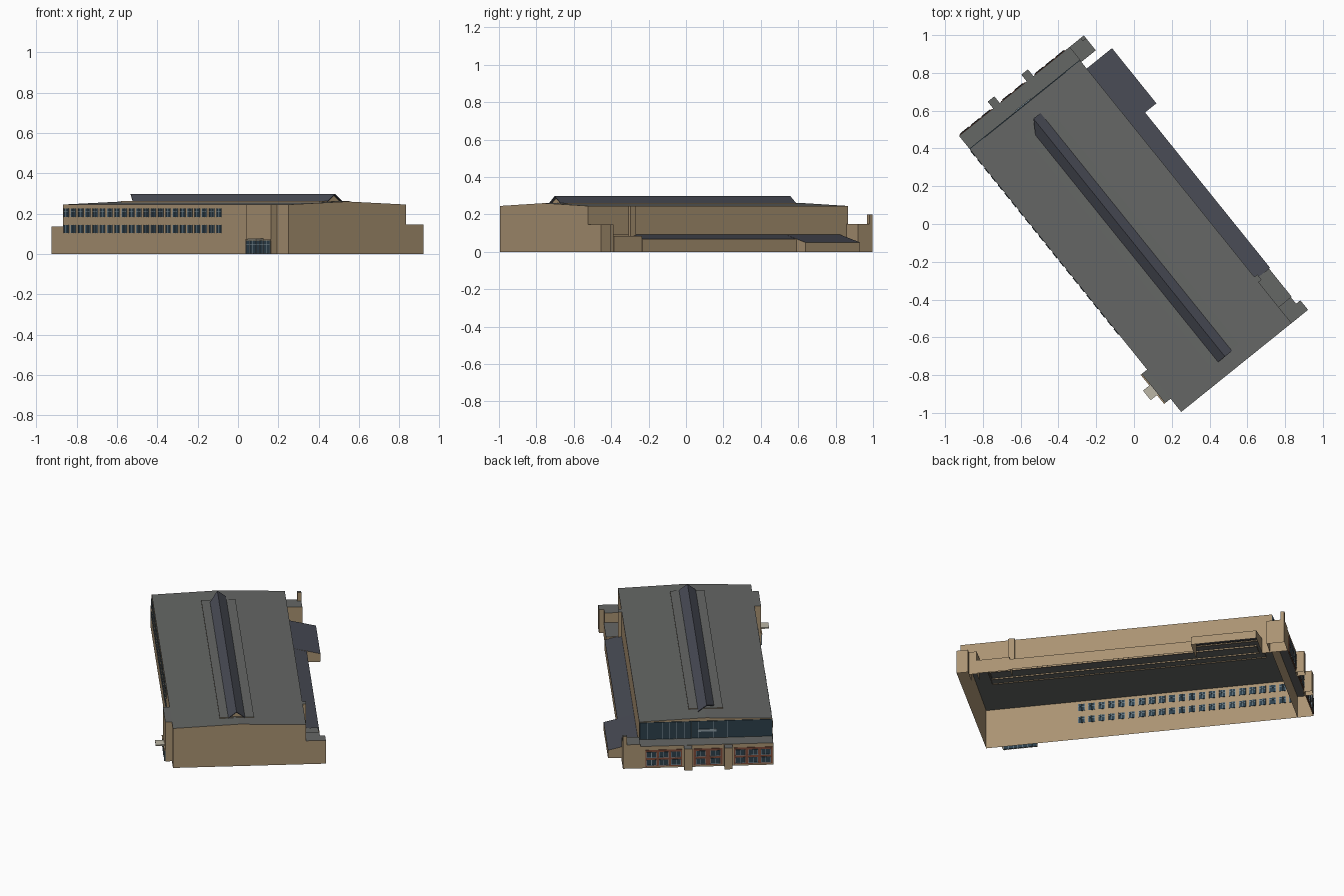
import bpy, bmesh
from mathutils import Matrix

if "Cube" in bpy.data.objects:
    bpy.data.objects.remove(bpy.data.objects["Cube"])

# Plan frame: s runs along the hall, v across it, z up; turned in plan by TURN
TURN = Matrix(((-0.627, 0.779, 0, 0.25),
               (0.779, 0.627, 0, -0.995),
               (0, 0, 1, 0),
               (0, 0, 0, 1)))


def material(name, rgb):
    m = bpy.data.materials.new(name)
    m.diffuse_color = (*rgb, 1)
    m.use_nodes = True
    m.node_tree.nodes["Principled BSDF"].inputs["Base Color"].default_value = m.diffuse_color
    return m


TAN = material("tan_wall", (0.40, 0.29, 0.17))
GREY = material("grey_roof", (0.13, 0.135, 0.13))
SLATE = material("slate_roof", (0.065, 0.07, 0.09))
GLASS = material("dark_glass", (0.025, 0.05, 0.07))
FRAME = material("window_frame", (0.25, 0.32, 0.36))
BRICK = material("red_brick", (0.21, 0.07, 0.04))
PALE = material("pale_trim", (0.5, 0.47, 0.38))


def build(name, parts, wall, roof=None, hollow=False, drop=None):
    """Extrude (v, z) profiles from s0 to s1; upward faces get the roof material."""
    bm = bmesh.new()
    for profile, s0, s1 in parts:
        a = [bm.verts.new((s0, v, z)) for v, z in profile]
        b = [bm.verts.new((s1, v, z)) for v, z in profile]
        bm.faces.new(a)
        bm.faces.new(b)
        n = len(a)
        for i in range(n):
            j = (i + 1) % n
            bm.faces.new((a[i], a[j], b[j], b[i]))
    bmesh.ops.recalc_face_normals(bm, faces=bm.faces)
    bm.normal_update()
    for f in bm.faces:
        f.material_index = 1 if roof and f.normal.z > 0.3 else 0
    gone = [f for f in bm.faces if (hollow and f.normal.z < -0.5)
            or (drop and drop(f.calc_center_median(), f.normal))]
    bmesh.ops.delete(bm, geom=gone, context='FACES')
    bm.transform(TURN)
    bmesh.ops.reverse_faces(bm, faces=bm.faces)
    me = bpy.data.meshes.new(name)
    bm.to_mesh(me)
    bm.free()
    me.materials.append(wall)
    if roof:
        me.materials.append(roof)
    ob = bpy.data.objects.new(name, me)
    bpy.context.collection.objects.link(ob)
    return ob


def box(s0, s1, v0, v1, z0, z1, z_far=None):
    z2 = z1 if z_far is None else z_far
    return ([(v0, z0), (v1, z0), (v1, z2), (v0, z1)], s0, s1)


# Main hall: open below, with an opening into the side aisle
build("main_hall",
      [([(0, 0), (0.75, 0), (0.75, 0.09), (0.75, 0.245), (0.375, 0.26), (0, 0.245)], 0, 1.785)],
      TAN, GREY, True, lambda c, n: n.y > 0.9 and c.z < 0.09)
build("hall_wall_stub", [box(1.73, 1.785, 0.745, 0.75, 0, 0.09)], TAN)
build("raised_roof_strip", [box(0.09, 1.66, 0.27, 0.463, 0.25, 0.2615)], TAN, GREY, True)

# Ridge monitor: tan gable core and two slate slopes, one with an angled end
build("ridge_monitor", [([(0.325, 0.25), (0.405, 0.25), (0.405, 0.265), (0.365, 0.293),
                          (0.325, 0.265)], 0.1, 1.63)], TAN, hollow=True)
ridge = build("ridge_slopes", [([(0.318, 0.262), (0.364, 0.298), (0.412, 0.262),
                                 (0.412, 0.258), (0.364, 0.293), (0.318, 0.258)], 0.083, 1.70)], SLATE)
inverse = TURN.inverted()
for vert in ridge.data.vertices:
    p = inverse @ vert.co
    if p.x > 1 and p.y < 0.34:
        p.x = 1.626
        vert.co = TURN @ p

# Low sloping side aisle with a wider bay at the back
build("side_aisle", [box(0.30, 1.355, 0.75, 0.845, 0, 0.092, 0.067),
                     box(1.355, 1.73, 0.75, 0.922, 0, 0.092, 0.05)],
      TAN, SLATE, True,
      lambda c, n: n.y < -0.9 or (abs(c.x - 1.355) < 0.01 and c.y < 0.82))
build("wall_pilaster", [box(0.278, 0.314, 0.75, 0.77, 0.08, 0.244)], TAN, GREY)

# Stepped boxes at the front right corner
build("corner_blocks", [box(0, 0.065, 0.75, 0.862, 0, 0.145),
                        box(0.065, 0.11, 0.75, 0.833, 0, 0.145),
                        box(0.11, 0.30, 0.75, 0.838, 0, 0.085)],
      TAN, GREY, True, lambda c, n: n.y < -0.9)

# Low two-storey end block, its buttresses and corner post
build("end_block", [box(1.785, 1.876, 0, 0.75, 0, 0.135),
                    box(1.775, 1.876, 0.75, 0.848, 0, 0.148)], TAN, GREY, True)
build("buttresses", [box(1.87, 1.922, v, v + 0.045, 0, 0.133) for v in (0.232, 0.46)],
      TAN, GREY, True)
build("corner_post", [box(1.855, 1.876, 0.825, 0.848, 0.14, 0.2)], TAN, GREY)

# Brick panels with paired windows on the end block
panels, panes, bars = [], [], []
for v0, v1, count in ((0.006, 0.222, 3), (0.286, 0.450, 2), (0.514, 0.722, 3)):
    panels.append(box(1.872, 1.879, v0, v1, 0.01, 0.112))
    pitch = (v1 - v0) / count
    for k in range(count):
        c = v0 + pitch * (k + 0.5)
        for z in (0.02, 0.068):
            panes.append(box(1.872, 1.881, c - 0.026, c + 0.026, z, z + 0.032))
            bars.append(box(1.872, 1.883, c - 0.029, c + 0.029, z - 0.003, z))
            for d in (-0.026, 0, 0.026):
                bars.append(box(1.872, 1.883, c + d - 0.0015, c + d + 0.0015, z, z + 0.032))
build("brick_panels", panels, BRICK)
build("end_window_glass", panes, GLASS)
build("end_window_frames", bars, FRAME)

# Glazed band above the end block
build("clerestory_glass", [box(1.780, 1.789, 0.003, 0.747, 0.137, 0.241)], GLASS)
build("clerestory_mullions", [box(1.785, 1.791, 0.25 + i * 0.041, 0.252 + i * 0.041, 0.137, 0.241)
                              for i in range(13)], FRAME)
build("plain_sign_panel", [box(1.785, 1.794, 0.316, 0.42, 0.178, 0.192)], FRAME)

# Two rows of windows along the long side
panes, bars = [], []
N, first, last = 22, 0.528, 1.776
for i in range(N):
    s = first + (last - first - 0.038) * i / (N - 1)
    for z0, z1 in ((0.104, 0.144), (0.182, 0.226)):
        panes.append(box(s, s + 0.038, -0.002, 0.002, z0, z1))
        for d in (0, 0.018, 0.036):
            bars.append(box(s + d, s + d + 0.002, -0.004, 0.004, z0, z1))
        bars.append(box(s, s + 0.038, -0.004, 0.004, z0 + 0.026, z0 + 0.028))
build("side_window_glass", panes, GLASS)
build("side_window_frames", bars, FRAME)

# Entrance bay with glazed doors and canopy
build("entrance_bay", [box(0.09, 0.288, -0.037, 0, 0, 0.2445)], TAN, GREY, True,
      lambda c, n: n.y > 0.9)
build("entrance_glass", [box(0.094, 0.284, -0.041, -0.033, 0.002, 0.066)], GLASS)
build("entrance_frames", [box(0.094 + i * 0.0268, 0.0965 + i * 0.0268, -0.043, -0.031, 0, 0.066)
                          for i in range(8)]
      + [box(0.094, 0.284, -0.043, -0.031, 0.047, 0.049)], FRAME)
build("entrance_lintel", [box(0.09, 0.288, -0.044, -0.034, 0.066, 0.072)], TAN)
build("entrance_canopy", [box(0.15, 0.215, -0.087, -0.037, 0.068, 0.076)], PALE)
